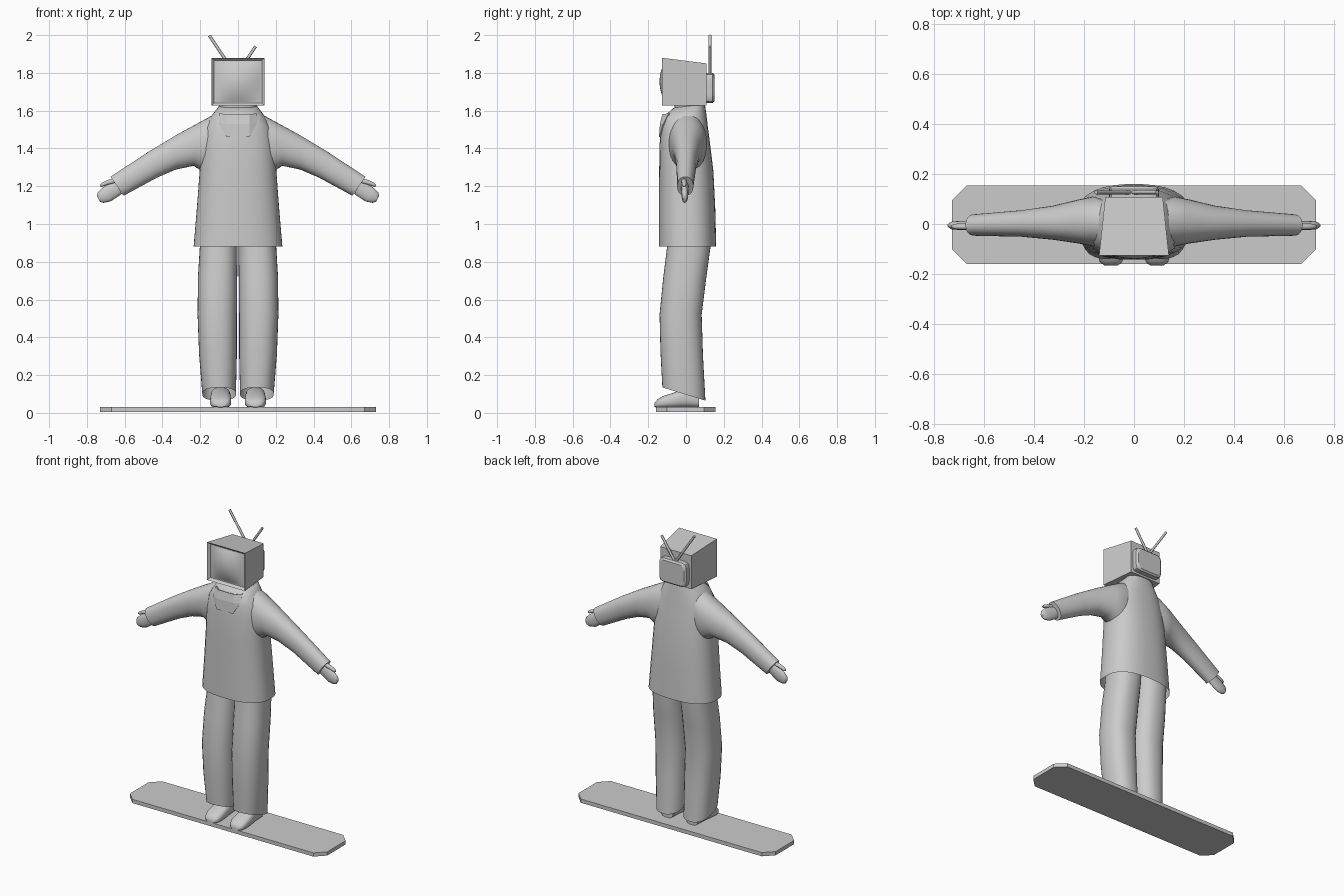
import bpy, bmesh
from math import sin, cos, tau, radians
from mathutils import Vector as V

cube = bpy.data.objects.get("Cube")
if cube:
    bpy.data.objects.remove(cube)

grey = bpy.data.materials.new("light_grey")
grey.use_nodes = True
colour = (0.6, 0.6, 0.6, 1)
grey.diffuse_color = colour
grey.node_tree.nodes["Principled BSDF"].inputs["Base Color"].default_value = colour


def finish(name, bm, mirror=False, angle=None, solid=0):
    bmesh.ops.recalc_face_normals(bm, faces=bm.faces)
    mesh = bpy.data.meshes.new(name)
    bm.to_mesh(mesh)
    bm.free()
    mesh.materials.append(grey)
    ob = bpy.data.objects.new(name, mesh)
    bpy.context.collection.objects.link(ob)
    if angle:
        bpy.ops.object.select_all(action='DESELECT')
        ob.select_set(True)
        bpy.context.view_layer.objects.active = ob
        bpy.ops.object.shade_smooth_by_angle(angle=radians(angle))
    if solid:
        ob.modifiers.new("Thickness", 'SOLIDIFY').thickness = solid
    if mirror:
        ob.modifiers.new("Mirror", 'MIRROR')
    return ob


def loft(name, sections, power=2, caps=(True, True), n=28, **kw):
    """Skin rounded rings; each ring spans point a to point b, with half width vector w."""
    bm = bmesh.new()
    rings = []
    for a, b, w in sections:
        mid, half, w = (V(a) + V(b)) / 2, (V(b) - V(a)) / 2, V(w)
        ring = []
        for i in range(n):
            c, s = cos(tau * i / n), sin(tau * i / n)
            k = (abs(c) ** power + abs(s) ** power) ** (-1 / power)
            ring.append(bm.verts.new(mid + half * c * k + w * s * k))
        rings.append(ring)
    for r, q in zip(rings, rings[1:]):
        for i in range(n):
            j = (i + 1) % n
            bm.faces.new((r[i], r[j], q[j], q[i]))
    if caps[0]:
        bm.faces.new(rings[0])
    if caps[1]:
        bm.faces.new(rings[-1])
    return finish(name, bm, **kw)


def prism(name, outline, low, high):
    bm = bmesh.new()
    face = bm.faces.new([bm.verts.new((x, y, low)) for x, y in outline])
    up = bmesh.ops.extrude_face_region(bm, geom=[face])["geom"]
    bmesh.ops.translate(bm, vec=(0, 0, high - low),
                        verts=[e for e in up if isinstance(e, bmesh.types.BMVert)])
    return finish(name, bm)


# Board with clipped corners
prism("board", [(.67, -.16), (.73, -.1), (.73, .095), (.67, .155),
                (-.67, .155), (-.73, .095), (-.73, -.1), (-.67, -.16)], .005, .03)

# Shoes: y, bottom, top, half width
shoe = [(.07, .028, .12, .045), (0, .028, .135, .052), (-.07, .026, .105, .056),
        (-.12, .025, .09, .056), (-.15, .025, .072, .045), (-.166, .032, .055, .028)]
loft("shoes", [((.092, y, lo), (.092, y, hi), (w, 0, 0)) for y, lo, hi, w in shoe],
     power=2.8, mirror=True, angle=50)

# Trouser legs: x, half width, front y, front z, back y, back z
leg = [(.1, .1, -.09, 1, .135, 1), (.102, .1, -.1, .88, .13, .88),
       (.108, .104, -.12, .72, .108, .72), (.11, .104, -.14, .52, .083, .52),
       (.106, .1, -.135, .32, .09, .3), (.1, .089, -.125, .135, .103, .065)]
loft("trouser_legs", [((x, f, fz), (x, b, bz), (w, 0, 0)) for x, w, f, fz, b, bz in leg],
     power=2.4, caps=(True, False), mirror=True, angle=60)

# Jacket body: half width, front y, front z, back y, back z
body = [(.235, -.143, .88, .16, .88), (.218, -.143, 1.08, .155, 1.08),
        (.203, -.142, 1.28, .145, 1.28), (.195, -.14, 1.42, .128, 1.42),
        (.175, -.132, 1.51, .115, 1.52), (.14, -.122, 1.565, .108, 1.58),
        (.1, -.065, 1.615, .1, 1.635)]
loft("jacket_body", [((0, f, fz), (0, b, bz), (w, 0, 0)) for w, f, fz, b, bz in body],
     power=2.5, caps=(False, True), n=36, angle=60)

# Sleeves: top x and z, bottom x and z, middle y, half depth
sleeve = [(.07, 1.6, .1, 1.26, 0, .09), (.14, 1.573, .19, 1.28, .01, .1),
          (.21, 1.535, .235, 1.308, .01, .088), (.32, 1.475, .33, 1.288, .005, .068),
          (.47, 1.385, .43, 1.245, .002, .053), (.675, 1.25, .605, 1.15, -.004, .043)]
loft("sleeves", [((tx, y, tz), (bx, y, bz), (0, d, 0)) for tx, tz, bx, bz, y, d in sleeve],
     power=2.2, mirror=True, angle=60)

# Mitten hands and thumbs
hand = [(.655, 1.225, .615, 1.16, .02), (.685, 1.212, .643, 1.14, .019),
        (.718, 1.192, .676, 1.119, .018), (.742, 1.168, .712, 1.112, .016),
        (.747, 1.148, .732, 1.118, .009)]
loft("hands", [((tx, -.006, tz), (bx, -.006, bz), (0, d, 0)) for tx, tz, bx, bz, d in hand],
     n=16, mirror=True, angle=60)
thumb = [(.65, 1.23, .014), (.69, 1.22, .013), (.72, 1.208, .011), (.731, 1.203, .005)]
loft("thumbs", [((x, -.01, z + r), (x, -.01, z - r), (0, r, 0)) for x, z, r in thumb],
     n=10, mirror=True, angle=60)

# Folded collar panel on the chest
bm = bmesh.new()
rows = [[bm.verts.new(p) for p in row] for row in (
    [(-.1, -.092, 1.585), (-.06, -.125, 1.582), (.06, -.125, 1.582), (.1, -.092, 1.585)],
    [(-.1, -.12, 1.53), (-.06, -.138, 1.53), (.06, -.138, 1.53), (.1, -.12, 1.53)],
    [(-.06, -.143, 1.46), (.06, -.143, 1.46)])]
top, mid, low = rows
for i in range(3):
    bm.faces.new((top[i], top[i + 1], mid[i + 1], mid[i]))
bm.faces.new((mid[1], mid[2], low[1], low[0]))
bm.faces.new((mid[0], mid[1], low[0]))
bm.faces.new((mid[2], mid[3], low[1]))
finish("collar_panel", bm, solid=.008)

# Neck
loft("neck", [((0, -.06, 1.56), (0, .1, 1.56), (.1, 0, 0)),
              ((0, -.06, 1.64), (0, .1, 1.64), (.1, 0, 0))], power=2.5, angle=50)

# Television head: tapering to the back, with a recessed front
bm = bmesh.new()
bmesh.ops.create_cube(bm, size=2)
for v in bm.verts:
    front, upper = v.co.y < 0, v.co.z > 0
    v.co = (v.co.x * (.14 if front else .115), -.127 if front else .108,
            (1.88 if front else 1.85) if upper else 1.627)
bm.normal_update()
face = min(bm.faces, key=lambda f: f.calc_center_median().y)
bmesh.ops.inset_region(bm, faces=[face], thickness=.02)
bmesh.ops.translate(bm, verts=face.verts, vec=(0, .016, 0))
finish("television_head", bm)

# Bulging screen
bm = bmesh.new()
bmesh.ops.create_grid(bm, x_segments=12, y_segments=12, size=1)
for v in bm.verts:
    u, t = v.co.x, v.co.y
    v.co = (u * .12, -.112 - .028 * (1 - u * u) * (1 - t * t), 1.7535 + t * .1065)
finish("screen", bm, angle=50)

# Rounded housing on the back of the head
back_box = [(.1, .1, 1.64, 1.8), (.14, .1, 1.64, 1.8), (.15, .09, 1.65, 1.79)]
loft("back_housing", [((0, y, lo), (0, y, hi), (w, 0, 0)) for y, w, lo, hi in back_box],
     power=7, n=40, angle=40)

# Aerial rods
for name, x, z in (("right_aerial", -.152, 1.998), ("left_aerial", .093, 1.94)):
    a, b = V((-.01, .127, 1.785)), V((x, .127, z))
    side = (b - a).normalized().cross(V((0, 1, 0))) * .008
    loft(name, [(p - side, p + side, (0, .008, 0)) for p in (a, b)], n=8, angle=50)
